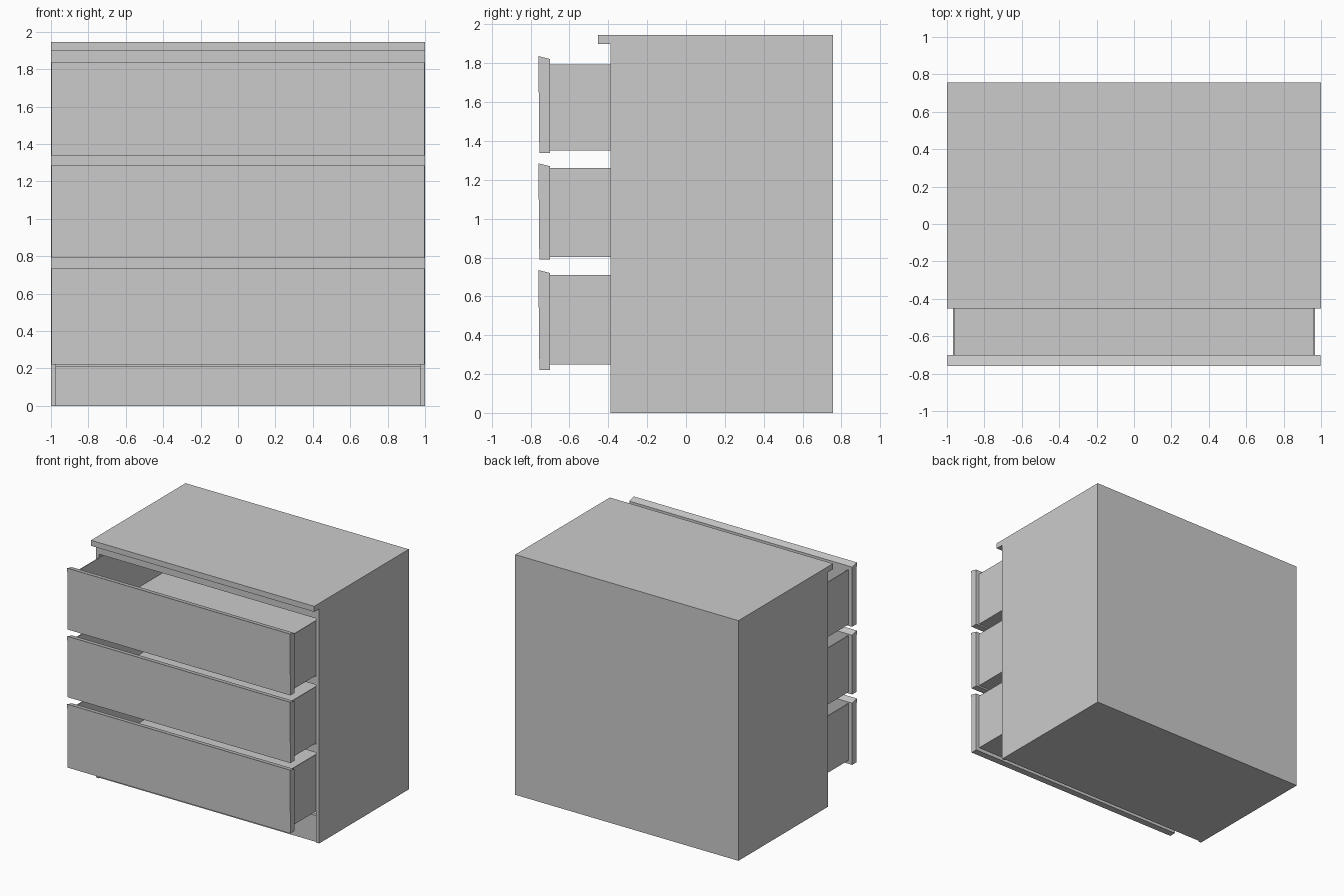
import bpy, bmesh

if "Cube" in bpy.data.objects:
    bpy.data.objects.remove(bpy.data.objects["Cube"])


def box(name, x0, x1, y0, y1, z0, z1):
    bm = bmesh.new()
    bmesh.ops.create_cube(bm, size=1)
    for v in bm.verts:
        v.co.x = x0 if v.co.x < 0 else x1
        v.co.y = y0 if v.co.y < 0 else y1
        v.co.z = z0 if v.co.z < 0 else z1
    return finish(name, bm)


def finish(name, bm):
    bmesh.ops.recalc_face_normals(bm, faces=bm.faces)
    me = bpy.data.meshes.new(name)
    bm.to_mesh(me)
    bm.free()
    ob = bpy.data.objects.new(name, me)
    bpy.context.collection.objects.link(ob)
    return ob


def extrude_x(name, profile, half):
    # extrude a y-z profile across the width
    bm = bmesh.new()
    face = bm.faces.new([bm.verts.new((-half, y, z)) for y, z in profile])
    geo = bmesh.ops.extrude_face_region(bm, geom=[face])["geom"]
    bmesh.ops.translate(bm, vec=(2 * half, 0, 0),
                        verts=[g for g in geo if isinstance(g, bmesh.types.BMVert)])
    return finish(name, bm)


FRONT, BACK, T = -0.39, 0.757, 0.027
INNER = 1 - T

# carcass
for side, s in (("left", -1), ("right", 1)):
    box(side + "_side_panel", min(s, s * INNER), max(s, s * INNER), FRONT, BACK, 0, 1.90)
box("back_panel", -INNER, INNER, BACK - T, BACK, 0, 1.90)
box("bottom_panel", -INNER, INNER, FRONT + 0.02, BACK - T, 0, T)
box("plinth", -INNER, INNER, FRONT + 0.01, FRONT + 0.04, 0, 0.213)
box("worktop", -1, 1, -0.453, BACK, 1.90, 1.945)

# front rails between the drawers
for name, z0, z1 in (("lower_rail", 0.728, 0.795), ("upper_rail", 1.277, 1.344),
                     ("top_rail", 1.815, 1.90)):
    box(name, -INNER, INNER, FRONT, FRONT + T, z0, z1)

# open drawers: front panel bottom/top, then tray bottom/top
HALF, W, REAR = 0.968, 0.007, 0.62
drawers = (("bottom", 0.22, 0.735, 0.25, 0.71),
           ("middle", 0.79, 1.285, 0.803, 1.26),
           ("top", 1.338, 1.837, 1.35, 1.793))
for name, f0, f1, b0, b1 in drawers:
    extrude_x(name + "_drawer_front",
              [(-0.70, f0), (-0.755, f0), (-0.76, f1), (-0.70, f1 - 0.015)], 0.998)
    box(name + "_drawer_floor", -HALF, HALF, -0.70, REAR, b0, b0 + 0.012)
    box(name + "_drawer_back", -HALF, HALF, REAR - W, REAR, b0, b1)
    for side, s in (("left", -1), ("right", 1)):
        a, b = sorted((s * HALF, s * (HALF - W)))
        box(f"{name}_drawer_{side}_side", a, b, -0.70, REAR, b0, b1)
